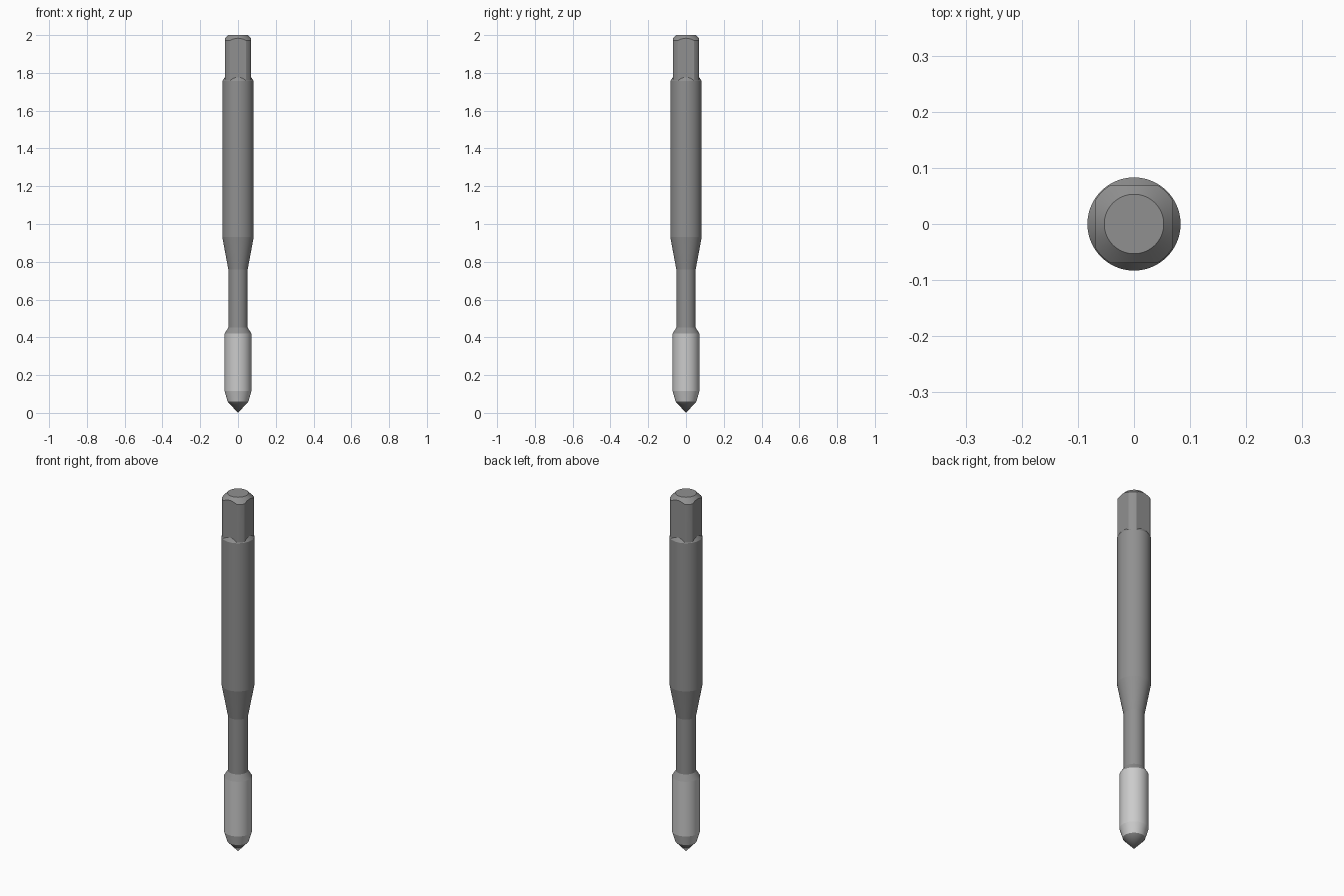
import bpy, bmesh, math

if "Cube" in bpy.data.objects:
    bpy.data.objects.remove(bpy.data.objects["Cube"])

SEG = 96
SHANK_R, DRIVE_R, FLAT = 0.083, 0.081, 0.0695


def material(name, value):
    m = bpy.data.materials.new(name)
    m.diffuse_color = (value, value, value, 1)
    m.use_nodes = True
    m.node_tree.nodes["Principled BSDF"].inputs["Base Color"].default_value = m.diffuse_color
    return m


def lathe(name, profile):
    """Revolve a closed (radius, z) profile that starts and ends on the axis."""
    bm = bmesh.new()
    rings = []
    for r, z in profile:
        if r == 0:
            rings.append([bm.verts.new((0, 0, z))])
        else:
            rings.append([bm.verts.new((r * math.cos(math.tau * i / SEG),
                                        r * math.sin(math.tau * i / SEG), z))
                          for i in range(SEG)])
    for a, b in zip(rings, rings[1:]):
        for i in range(SEG):
            j = (i + 1) % SEG
            corners = [a[i % len(a)], a[j % len(a)], b[j % len(b)], b[i % len(b)]]
            bm.faces.new(list(dict.fromkeys(corners)))
    bmesh.ops.recalc_face_normals(bm, faces=bm.faces)
    me = bpy.data.meshes.new(name)
    bm.to_mesh(me)
    bm.free()
    ob = bpy.data.objects.new(name, me)
    bpy.context.collection.objects.link(ob)
    return ob


def boolean(ob, other, operation):
    """Apply a boolean and remove the helper object."""
    mod = ob.modifiers.new("boolean", 'BOOLEAN')
    mod.operation, mod.solver, mod.object = operation, 'EXACT', other
    bpy.context.view_layer.objects.active = ob
    bpy.ops.object.modifier_apply(modifier=mod.name)
    bpy.data.objects.remove(other, do_unlink=True)


# Tap body: point, lead taper, cutting section, neck, flare, shank, shoulder
tap = lathe("tap_body", [
    (0, 0), (0.055, 0.06), (0.071, 0.115), (0.071, 0.42), (0.051, 0.452),
    (0.051, 0.758), (SHANK_R, 0.93), (SHANK_R, 1.757), (0.064, 1.785), (0, 1.785)])

# Square drive: chamfered cylinder trimmed to four flats
drive = lathe("square_drive", [
    (0, 1.7), (DRIVE_R, 1.7), (DRIVE_R, 1.972), (0.053, 2.0), (0, 2.0)])
bpy.ops.mesh.primitive_cube_add(size=1, location=(0, 0, 1.85))
trim = bpy.context.object
trim.scale = (2 * FLAT, 2 * FLAT, 0.5)
trim.hide_render = True
boolean(drive, trim, 'INTERSECT')
boolean(tap, drive, 'UNION')

# Dark steel overall, bright cutting section
tap.data.materials.clear()
tap.data.materials.append(material("dark_steel", 0.28))
tap.data.materials.append(material("bright_steel", 0.6))
for p in tap.data.polygons:
    p.material_index = 1 if 0.06 < p.center.z < 0.42 else 0

# Smooth round surfaces, crisp edges
bpy.ops.object.select_all(action='DESELECT')
tap.select_set(True)
bpy.context.view_layer.objects.active = tap
bpy.ops.object.shade_smooth_by_angle(angle=math.radians(8))
